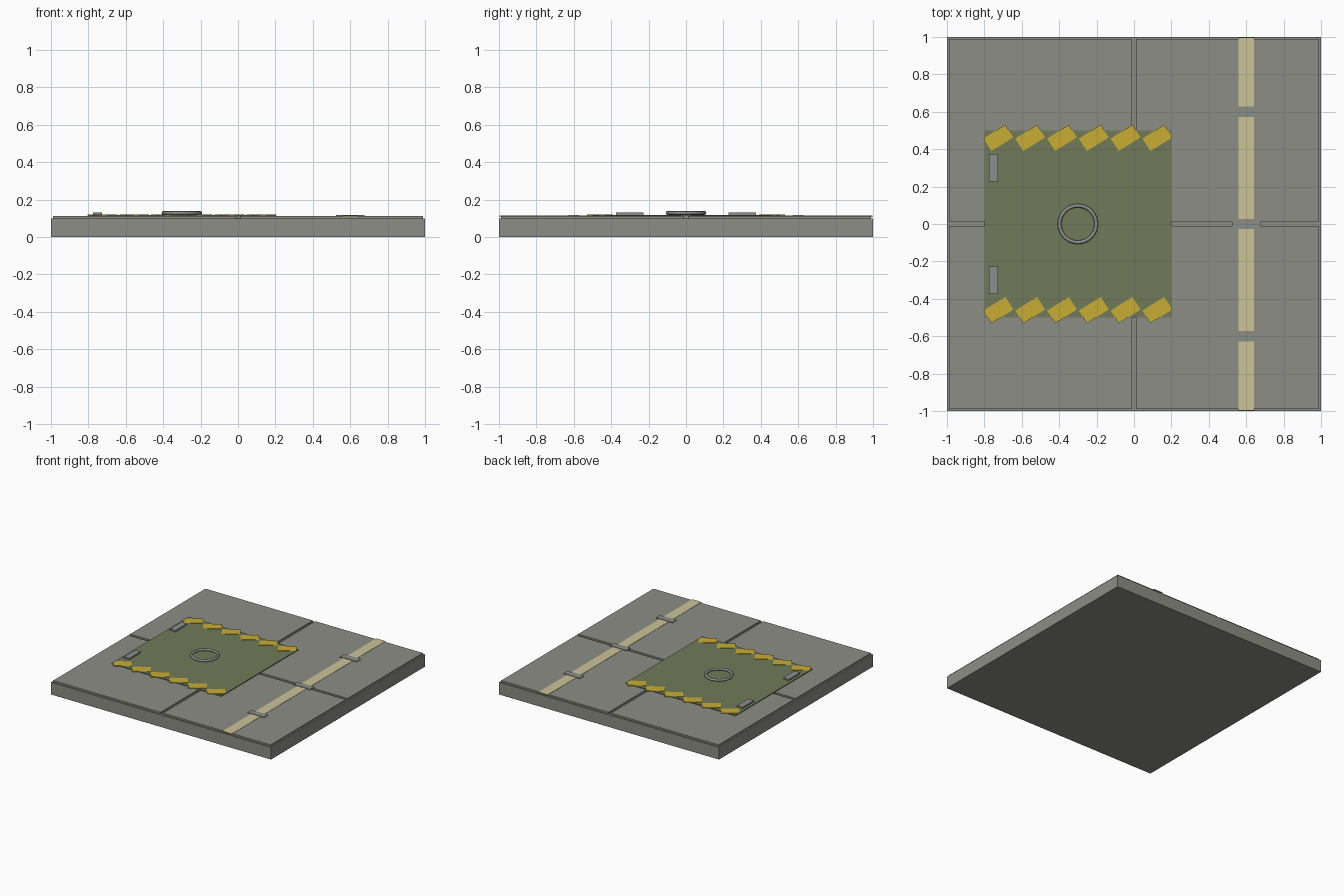
import bpy, math

if "Cube" in bpy.data.objects:
    bpy.data.objects.remove(bpy.data.objects["Cube"])


def material(name, r, g, b):
    """Flat material from 0-255 display values."""
    lin = [((c / 255 + 0.055) / 1.055) ** 2.4 for c in (r, g, b)]
    m = bpy.data.materials.new(name)
    m.diffuse_color = (*lin, 1)
    m.use_nodes = True
    m.node_tree.nodes["Principled BSDF"].inputs["Base Color"].default_value = m.diffuse_color
    return m


concrete = material("concrete_grey", 141, 141, 134)
olive = material("olive_green", 112, 122, 88)
hazard = material("hazard_yellow", 200, 174, 52)
cream = material("faded_cream", 204, 196, 153)
steel = material("steel_grey", 140, 142, 142)


def box(name, mat, center, size, z0, z1, angle=0):
    bpy.ops.mesh.primitive_cube_add(size=1, location=(*center, (z0 + z1) / 2),
                                    rotation=(0, 0, angle))
    ob = bpy.context.object
    ob.name = name
    ob.scale = (*size, z1 - z0)
    bpy.ops.object.transform_apply(location=False, rotation=False, scale=True)
    ob.data.materials.append(mat)
    return ob


# Base slab and four paving panels separated by narrow grooves
box("base_slab", concrete, (0, 0), (2, 2), 0, 0.1)
for sx in (-1, 1):
    for sy in (-1, 1):
        box("paving_panel", concrete, (sx * 0.5, sy * 0.5), (0.976, 0.976), 0.099, 0.113)

# Painted lane line, with raised bars interrupting it
box("lane_line", cream, (0.6, 0), (0.084, 1.995), 0.108, 0.115)
for y in (-0.6, 0, 0.6):
    box("lane_bar", concrete, (0.6, y), (0.15, 0.054), 0.1, 0.118)

# Hatch cover with slanted warning stripes along both ends
box("hatch_cover", olive, (-0.3, 0), (1, 1), 0.1, 0.119)
for y in (-0.46, 0.46):
    for i in range(6):
        box("warning_stripe", hazard, (-0.725 + 0.17 * i, y), (0.138, 0.08),
            0.115, 0.1215, math.radians(32))

# Hinges on the left side
for y in (-0.3, 0.3):
    box("hinge", steel, (-0.751, y), (0.05, 0.147), 0.11, 0.131)

# Lifting ring
bpy.ops.mesh.primitive_torus_add(major_segments=24, minor_segments=8,
                                 major_radius=0.0985, minor_radius=0.01,
                                 location=(-0.3, 0, 0.129))
ring = bpy.context.object
ring.name = "lifting_ring"
ring.data.materials.append(steel)
bpy.ops.object.shade_smooth_by_angle(angle=math.radians(50))
